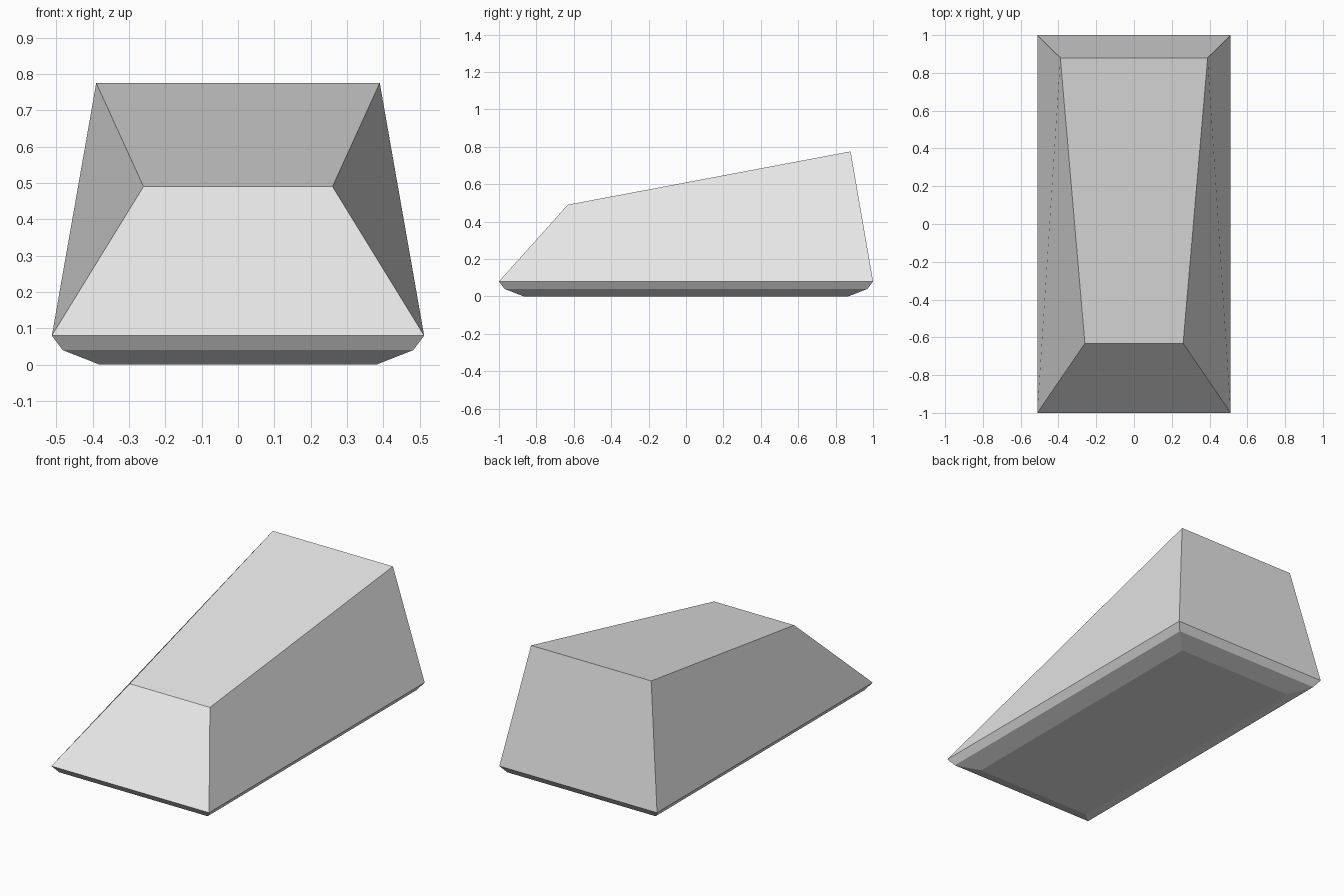
import bpy
import bmesh

old = bpy.data.objects.get("Cube")
if old:
    bpy.data.objects.remove(old, do_unlink=True)

# Plain grey surface
grey = bpy.data.materials.new("light grey")
grey.use_nodes = True
colour = (0.8, 0.8, 0.8, 1)
grey.diffuse_color = colour
grey.node_tree.nodes["Principled BSDF"].inputs["Base Color"].default_value = colour

HALF_X, HALF_Y, RIM_Z = 0.512, 1.0, 0.08
bm = bmesh.new()


def ring(front, back):
    """Four corners, counter-clockwise from above; each end is (half width, y, z)."""
    (fx, fy, fz), (bx, by, bz) = front, back
    corners = ((-fx, fy, fz), (fx, fy, fz), (bx, by, bz), (-bx, by, bz))
    return [bm.verts.new(c) for c in corners]


def level(inset, z):
    return ring((HALF_X - inset, inset - HALF_Y, z),
                (HALF_X - inset, HALF_Y - inset, z))


# Chamfered underside, rim and sloping tapered top
base = level(0.132, 0)
chamfer = level(0.03, 0.04)
rim = level(0, RIM_Z)
top = ring((0.26, -0.632, 0.49), (0.39, 0.88, 0.775))

bm.faces.new(base[::-1])
bm.faces.new(top)
for low, high in ((base, chamfer), (chamfer, rim), (rim, top)):
    for i in range(4):
        j = (i + 1) % 4
        face = [low[i], low[j], high[j], high[i]]
        # Start the left-hand wall so its crease runs front rim to back top
        if i == 3:
            face = face[1:] + face[:1]
        bm.faces.new(face)

bmesh.ops.recalc_face_normals(bm, faces=bm.faces)
mesh = bpy.data.meshes.new("sloped_block")
bm.to_mesh(mesh)
bm.free()
mesh.materials.append(grey)
block = bpy.data.objects.new("sloped_block", mesh)
bpy.context.collection.objects.link(block)
